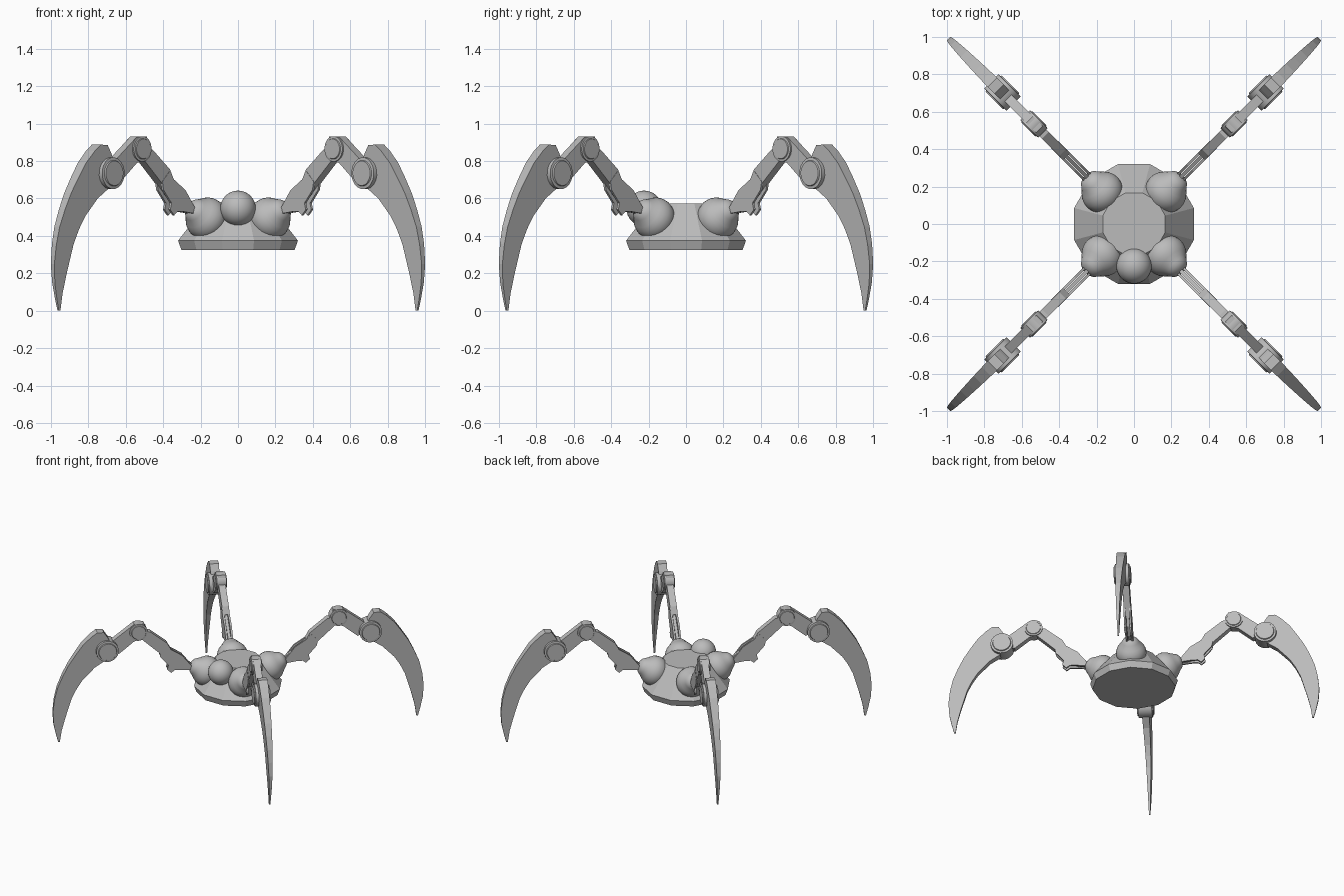
import bpy, bmesh, math
from mathutils import Matrix, Vector

if "Cube" in bpy.data.objects:
    bpy.data.objects.remove(bpy.data.objects["Cube"])

grey = bpy.data.materials.new("metal_grey")
grey.diffuse_color = (0.5, 0.5, 0.5, 1)
grey.use_nodes = True
grey.node_tree.nodes["Principled BSDF"].inputs["Base Color"].default_value = grey.diffuse_color


def finish(name, bm, matrix=Matrix(), smooth=None):
    bmesh.ops.transform(bm, matrix=matrix, verts=bm.verts)
    bmesh.ops.recalc_face_normals(bm, faces=bm.faces)
    me = bpy.data.meshes.new(name)
    bm.to_mesh(me)
    bm.free()
    me.materials.append(grey)
    if smooth:
        me.shade_smooth()
        me.set_sharp_from_angle(angle=math.radians(smooth))
    ob = bpy.data.objects.new(name, me)
    bpy.context.collection.objects.link(ob)
    return ob


def lathe(name, profile, n, matrix=Matrix(), smooth=None):
    """Revolve (radius, height) points about z and cap both ends."""
    bm = bmesh.new()
    rings = []
    for r, h in profile:
        angles = [2 * math.pi * (i + 0.5) / n for i in range(n)]
        rings.append([bm.verts.new((r * math.cos(a), r * math.sin(a), h)) for a in angles])
    for a, b in zip(rings, rings[1:]):
        for i in range(n):
            j = (i + 1) % n
            bm.faces.new((a[i], a[j], b[j], b[i]))
    bm.faces.new(rings[0])
    bm.faces.new(rings[-1])
    return finish(name, bm, matrix, smooth)


def plate(name, outline, width, matrix, offset=0.0):
    """Extrude a side outline (radial, z); width is a function of z."""
    bm = bmesh.new()
    left = [bm.verts.new((u, offset - width(z), z)) for u, z in outline]
    right = [bm.verts.new((u, offset + width(z), z)) for u, z in outline]
    bm.faces.new(left)
    bm.faces.new(right)
    for i in range(len(outline)):
        j = (i + 1) % len(outline)
        bm.faces.new((left[i], left[j], right[j], right[i]))
    return finish(name, bm, matrix)


def joint(name, u, z, r, w, matrix):
    """Pivot drum lying across the leg, with chamfered rims."""
    prof = [(r * 0.78, -w), (r * 0.82, -w * 0.88), (r, -w * 0.85),
            (r, w * 0.85), (r * 0.82, w * 0.88), (r * 0.78, w)]
    place = matrix @ Matrix.Translation((u, 0, z)) @ Matrix.Rotation(math.pi / 2, 4, 'X')
    lathe(name, prof, 20, place, 30)


# Twelve-sided hull
k = 1 / math.cos(math.pi / 12)
lathe("hull", [(0.303 * k, 0.325), (0.32 * k, 0.375), (0.167 * k, 0.572)], 12)

# Front eye ball
bm = bmesh.new()
bmesh.ops.create_uvsphere(bm, u_segments=32, v_segments=16, radius=0.095)
finish("eye_ball", bm, Matrix.Translation((0, -0.224, 0.547)), 40)

# Side outlines of the leg parts, as (radial, z)
UPPER_ARM = [(0.67, 0.86), (0.54, 0.755), (0.51, 0.70), (0.54, 0.62),
             (0.60, 0.68), (0.73, 0.80), (0.76, 0.87)]
SIDE_FIN = [(0.32, 0.515), (0.36, 0.56), (0.425, 0.645), (0.51, 0.70), (0.545, 0.745),
            (0.60, 0.69), (0.59, 0.645), (0.53, 0.575), (0.54, 0.54),
            (0.51, 0.51), (0.485, 0.53), (0.44, 0.53)]
CORE = [(0.30, 0.52), (0.34, 0.555), (0.53, 0.71), (0.58, 0.66), (0.50, 0.57), (0.42, 0.535)]
FOREARM = [(0.715, 0.93), (0.79, 0.93), (0.96, 0.80), (1.0, 0.735), (0.90, 0.70),
           (0.79, 0.79), (0.71, 0.81), (0.695, 0.88)]
CLAW = [(1.02, 0.885), (1.07, 0.888), (1.117, 0.853), (1.18, 0.79), (1.233, 0.714),
        (1.287, 0.63), (1.33, 0.543), (1.368, 0.45), (1.39, 0.356), (1.402, 0.25),
        (1.395, 0.15), (1.378, 0.07), (1.36, 0.0), (1.348, 0.0), (1.335, 0.09),
        (1.308, 0.195), (1.26, 0.356), (1.222, 0.435), (1.177, 0.505), (1.086, 0.60),
        (1.01, 0.65), (0.95, 0.70), (0.95, 0.76), (0.99, 0.84)]

# Bell-shaped hip profile, as (radius, distance along its axis)
HIP = [(0.085, -0.07), (0.108, -0.03), (0.115, 0.0), (0.113, 0.025), (0.104, 0.05),
       (0.09, 0.07), (0.075, 0.088), (0.064, 0.105), (0.054, 0.12), (0.036, 0.133), (0.012, 0.14)]

for i, side in enumerate(("back_right", "back_left", "front_left", "front_right")):
    m = Matrix.Rotation(math.radians(45 + 90 * i), 4, 'Z')
    tilt = Matrix.Translation((0.235, 0, 0.49)) @ Matrix.Rotation(math.radians(62), 4, 'Y')
    lathe("hip_" + side, HIP, 32, m @ tilt, 50)
    plate("upper_arm_" + side, UPPER_ARM, lambda z: 0.026, m)
    plate("arm_core_" + side, CORE, lambda z: 0.011, m)
    for s in (-1, 1):
        plate("arm_fin_" + side, SIDE_FIN, lambda z: 0.007, m, s * 0.021)
    joint("knee_" + side, 0.757, 0.865, 0.068, 0.042, m)
    plate("forearm_" + side, FOREARM, lambda z: 0.026, m)
    joint("ankle_" + side, 0.995, 0.735, 0.085, 0.062, m)
    plate("claw_" + side, CLAW, lambda z: 0.005 + 0.034 * z, m)
